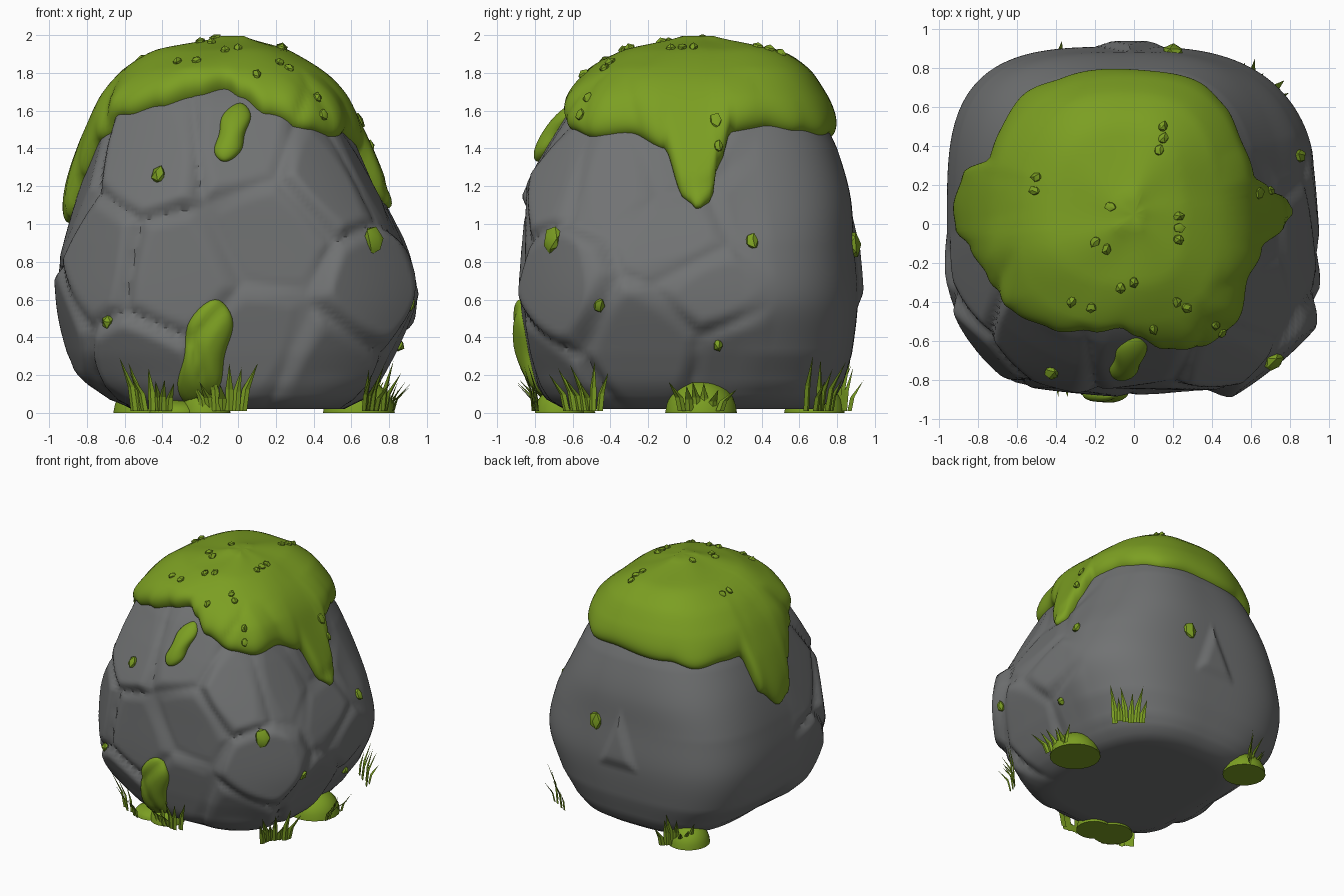
import bpy, bmesh, math, random
from math import sin, cos, pi, radians, atan2, hypot
from mathutils import Vector
from mathutils.bvhtree import BVHTree

random.seed(4)
cube = bpy.data.objects.get("Cube")
if cube:
    bpy.data.objects.remove(cube)


def material(name, rgb):
    m = bpy.data.materials.new(name)
    m.use_nodes = True
    m.diffuse_color = (*rgb, 1)
    m.node_tree.nodes["Principled BSDF"].inputs["Base Color"].default_value = (*rgb, 1)
    return m


STONE = material("grey stone", (0.165, 0.17, 0.172))
MOSS = material("moss green", (0.2, 0.345, 0.016))


def finish(bm, name, mat, angle=None):
    bmesh.ops.recalc_face_normals(bm, faces=bm.faces)
    mesh = bpy.data.meshes.new(name)
    bm.to_mesh(mesh)
    bm.free()
    ob = bpy.data.objects.new(name, mesh)
    bpy.context.collection.objects.link(ob)
    mesh.materials.append(mat)
    if angle:
        bpy.ops.object.select_all(action='DESELECT')
        ob.select_set(True)
        bpy.context.view_layer.objects.active = ob
        bpy.ops.object.shade_smooth_by_angle(angle=radians(angle))
    return ob


def skin(bm, rings):
    n = len(rings[0])
    for a, b in zip(rings, rings[1:]):
        for i in range(n):
            j = (i + 1) % n
            bm.faces.new((a[i], a[j], b[j], b[i]))


# Boulder: stacked rounded-square sections (height, left, right, front, back)
SECTIONS = [
    (.02, .56, .56, .64, .70), (.07, .66, .64, .72, .78), (.15, .76, .72, .78, .83),
    (.32, .9, .84, .84, .88), (.6, .96, .95, .88, .91), (.9, .92, .89, .87, .89),
    (1.15, .85, .76, .85, .87), (1.4, .76, .64, .75, .80), (1.6, .67, .53, .61, .70),
    (1.75, .56, .40, .47, .61), (1.85, .40, .24, .29, .47), (1.92, .08, .03, .02, .14)]


def section(z):
    k = 0
    while k < len(SECTIONS) - 2 and z > SECTIONS[k + 1][0]:
        k += 1
    p = [SECTIONS[max(0, min(len(SECTIONS) - 1, k + d))] for d in (-1, 0, 1, 2)]
    t = (z - p[1][0]) / (p[2][0] - p[1][0])
    out = []
    for a, b, c, d in zip(*p):
        out.append(b + t / 2 * (c - a + t * (2 * a - 5 * b + 4 * c - d + t * (3 * (b - c) + d - a))))
    return out[1:]


def surface(theta, z):
    left, right, front, back = section(z)
    c, s = cos(theta), sin(theta)
    a = right if c > 0 else left
    b = back if s > 0 else front
    # each corner has its own squareness, fading towards the crown
    square = {(1, 1): 0, (0, 1): .8, (0, 0): .3, (1, 0): .6}[(int(c > 0), int(s > 0))]
    e = 2.7 + square * max(0, min(1, (1.5 - z) / .6))
    r = (abs(c / a) ** e + abs(s / b) ** e) ** (-1 / e)
    return Vector((r * c, r * s, z))


# Plates of broken stone: (bearing, height) of each plate centre
PLATES = [(-140, .8), (-122, 1.36), (-90, 1.42), (-80, .95), (-56, 1.25), (-44, .65),
          (-84, .35), (-110, .72), (-125, .22), (-58, .2), (-160, .45), (-166, 1.1),
          (-30, 1.28), (-12, .35), (0, .95), (9, .66), (20, .3), (-3, 1.35), (25, 1.05)]
seeds = []
for bearing, z in PLATES:
    th = radians(bearing)
    p = surface(th, z)
    n = (surface(th + .1, z) - surface(th - .1, z)).cross(surface(th, z + .08) - surface(th, z - .08))
    n.normalize()
    tilt = Vector([random.uniform(-.08, .08) for _ in range(3)])
    seeds.append((p, (n + tilt).normalized(), random.uniform(.005, .025)))


def weather(p):
    # flatten each plate and let it sink into the cracks between plates on the broken sides
    near = sorted(((p - s[0]).length, i) for i, s in enumerate(seeds))[:2]
    mask = max(0, min(1, (.22 + .28 * p.x - p.y) / .18)) * max(0, min(1, (1.75 - p.z) / .2))
    mask *= min(1, p.z / .2)
    s, n, inset = seeds[near[0][1]]
    gap = min(1, (near[1][0] - near[0][0]) / .13)
    flat = max(-.06, min(.06, (p - s).dot(n) + inset))
    out = Vector((p.x, p.y, 0)).normalized()
    q = p - (n * flat * .75 * gap * (2 - gap) + out * .02 * (1 - gap)) * mask
    # single wedge standing out of the smooth back
    d = max(abs(p.x + .02) * 1.3 + (p.z - .72) * .5, .72 - p.z) if p.y > 0 else 1
    q += out * .03 * max(0, min(1, (.16 - d) / .08))
    q.z = max(q.z, .02)
    return q


bm = bmesh.new()
AROUND, UP = 260, 110
rings = []
for shrink in (.05, .5, .85):
    rings.append([bm.verts.new(surface(2 * pi * i / AROUND, .02) * shrink) for i in range(AROUND)])
    for v in rings[-1]:
        v.co.z = .02
for k in range(UP + 1):
    z = .02 + 1.9 * sin(k / UP * pi / 2)
    rings.append([bm.verts.new(weather(surface(2 * pi * i / AROUND, z))) for i in range(AROUND)])
skin(bm, rings)
bm.faces.new(rings[0])
bm.faces.new(rings[-1])
bmesh.ops.recalc_face_normals(bm, faces=bm.faces)
rock_tree = BVHTree.FromBMesh(bm)
finish(bm, "boulder", STONE, 40)

# Moss cap: rim of the blanket with its two long drips
RIM = [(.8, 0, 1.14), (.8, .06, 1.08), (.78, .13, 1.12), (.73, .18, 1.35), (.62, .25, 1.52),
       (.55, .42, 1.54), (.45, .6, 1.5), (.33, .72, 1.48), (.1, .78, 1.5), (-.35, .73, 1.46),
       (-.53, .63, 1.4), (-.66, .46, 1.44), (-.72, .33, 1.45), (-.86, .25, 1.15), (-.93, .08, 1.01),
       (-.93, -.03, 1.05), (-.82, -.11, 1.25), (-.7, -.25, 1.42), (-.57, -.42, 1.55),
       (-.4, -.5, 1.6), (-.2, -.5, 1.64), (-.06, -.47, 1.65), (.02, -.52, 1.62),
       (.15, -.62, 1.58), (.4, -.64, 1.54), (.55, -.55, 1.52), (.6, -.3, 1.52), (.68, -.13, 1.44)]
HUB = Vector((0, .05, .9))
polar = sorted((atan2(y - HUB.y, x) % (2 * pi), atan2(hypot(x, y - HUB.y), z - HUB.z)) for x, y, z in RIM)
polar = [(polar[-1][0] - 2 * pi, polar[-1][1])] + polar + [(polar[0][0] + 2 * pi, polar[0][1])]


def rim_angle(theta):
    for (a, u), (b, v) in zip(polar, polar[1:]):
        if a <= theta <= b:
            t = (theta - a) / (b - a)
            return u + (v - u) * t * t * (3 - 2 * t)


bm = bmesh.new()
rings = []
STEPS, N = 36, 200
for k in range(1, STEPS + 2):
    t = sin(min(k, STEPS) / STEPS * pi / 2)
    ring = []
    for i in range(N):
        th = 2 * pi * i / N
        # even spacing near the crown, following the rim further out
        phi = t * (.7 + (rim_angle(th) - .7) * t * t)
        d = Vector((sin(phi) * cos(th), sin(phi) * sin(th), cos(phi)))
        hit = rock_tree.ray_cast(HUB, d)[0]
        thick = (.075 + .03 * t ** 4 + .008 * t * sin(5 * th + 6 * t)) * max(0, 1 - t ** 12) ** .5
        ring.append(bm.verts.new(hit + d * (thick if k <= STEPS else -.03)))
    rings.append(ring)
skin(bm, rings)
apex = bm.verts.new(rock_tree.ray_cast(HUB, Vector((0, 0, 1)))[0] + Vector((0, 0, .075)))
for i in range(N):
    bm.faces.new((apex, rings[0][i], rings[0][(i + 1) % N]))
bmesh.ops.recalc_face_normals(bm, faces=bm.faces)
moss_tree = BVHTree.FromBMesh(bm)
finish(bm, "moss_cap", MOSS, 60)


# Small lumps of moss pressed onto a surface
def lump(name, tree, origin, direction, size, height):
    hit, n = tree.ray_cast(Vector(origin), Vector(direction))[:2]
    turn = n.to_track_quat('Z', 'Y')
    bm = bmesh.new()
    bmesh.ops.create_icosphere(bm, subdivisions=1, radius=1)
    for v in bm.verts:
        c = v.co * random.uniform(.85, 1.1)
        v.co = hit + turn @ Vector((c.x * size * .8, c.y * size, c.z * height))
    finish(bm, name, MOSS, 35)


FRONT, RIGHT, BACK = (0, 1, 0), (-1, 0, 0), (0, -1, 0)
for x, z, s in [(-.42, 1.26, .05), (-.69, .48, .045), (.72, .92, .085)]:
    lump("moss_patch", rock_tree, (x, -2, z), FRONT, s, .04)
for y, z, s in [(.35, .91, .05), (-.46, .57, .045), (.17, .36, .035)]:
    lump("moss_patch", rock_tree, (2, y, z), RIGHT, s, .035)
lump("moss_patch", rock_tree, (.2, 2, .89), BACK, .075, .04)
lump("drip_chip", moss_tree, (2, .16, 1.55), RIGHT, .045, .02)

CHIPS = [(-.5, .24), (-.51, .17), (-.12, .09), (-.2, -.09), (-.14, -.13), (.15, .5), (.15, .44),
         (.13, .38), (.23, .04), (.23, -.02), (.23, -.08), (-.07, -.33), (0, -.3), (-.32, -.4),
         (-.22, -.43), (.22, -.4), (.27, -.43), (.1, -.54), (.42, -.52), (.45, -.56), (.7, .17)]
for x, y in CHIPS:
    lump("moss_chip", moss_tree, (x, y, 3), (0, 0, -1), .034, .025)


# Streaks of moss hanging down the front face
def streak(name, top, bottom, width, thick):
    bm = bmesh.new()
    bmesh.ops.create_icosphere(bm, subdivisions=4, radius=1)
    for v in bm.verts:
        a, c, b = v.co
        t = (1 - b) / 2
        x = top[0] + (bottom[0] - top[0]) * t + a * width * (1 + .15 * sin(9 * t))
        z = top[1] + (bottom[1] - top[1]) * t
        hit = rock_tree.ray_cast(Vector((x, -2, z)), Vector(FRONT))[0]
        v.co = hit + Vector((0, c * thick, 0))
    finish(bm, name, MOSS, 50)


streak("upper_streak", (.01, 1.64), (-.07, 1.33), .08, .07)
streak("lower_streak", (-.12, .6), (-.23, .03), .125, .07)


# Mounds and grass around the foot
def mound(x, y, r, h):
    bm = bmesh.new()
    bmesh.ops.create_icosphere(bm, subdivisions=3, radius=1)
    for v in bm.verts:
        v.co = (x + v.co.x * r, y + v.co.y * r, max(0, v.co.z * h))
    finish(bm, "moss_mound", MOSS, 50)


def tuft(x, y, count, height):
    bm = bmesh.new()
    out = Vector((x, y, 0)).normalized()
    side = Vector((-out.y, out.x, 0))
    for i in range(count):
        u = (i + .5) / count * 2 - 1
        base = Vector((x, y, .01)) + side * u * .12 + out * random.uniform(-.03, .01)
        tall = height * random.uniform(.5, 1)
        lean = side * (u * .07 + random.uniform(-.03, .03)) + out * random.uniform(.03, .1)
        rows = []
        for t, w in ((0, .022), (.45, .021)):
            mid = base + lean * t * t + Vector((0, 0, tall * t))
            rows.append([bm.verts.new(mid + o * w) for o in (side, out * .4, -side)])
        tip = bm.verts.new(base + lean + Vector((0, 0, tall)))
        skin(bm, rows)
        for j in range(3):
            bm.faces.new((rows[1][j], rows[1][(j + 1) % 3], tip))
    finish(bm, "grass_tuft", MOSS)


for m in [(-.32, -.63, .15, .07), (.64, .08, .19, .18), (-.5, .68, .16, .16), (-.17, -.67, .13, .14)]:
    mound(*m)
for g in [(-.46, -.74, 7, .3), (-.08, -.8, 7, .27), (.73, -.55, 7, .28), (.83, .08, 6, .17),
          (.66, .72, 6, .3), (-.48, .82, 7, .27)]:
    tuft(*g)
